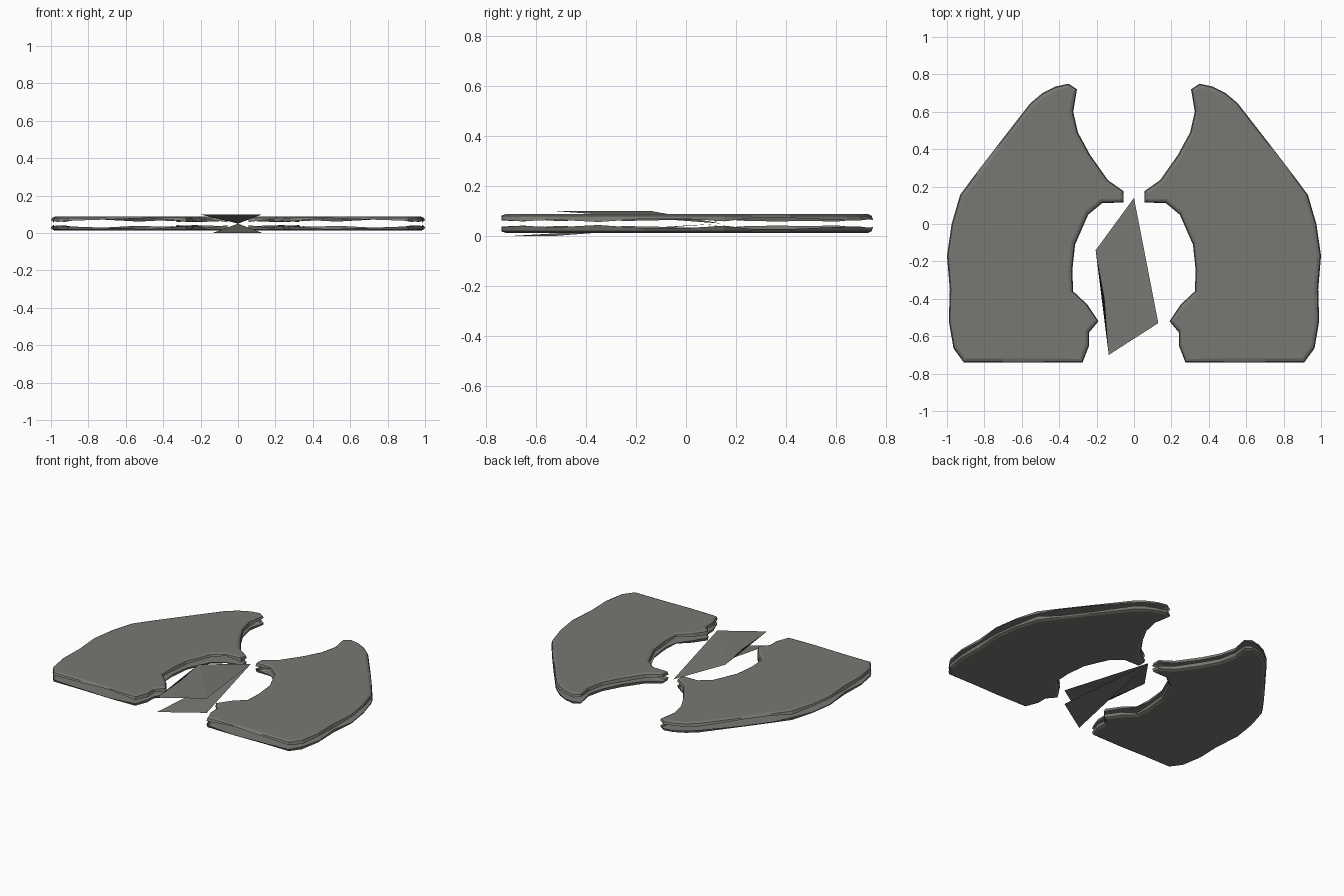
import bpy, bmesh, random
from mathutils import Vector

if "Cube" in bpy.data.objects:
    bpy.data.objects.remove(bpy.data.objects["Cube"])

random.seed(3)


def material(name, rgb):
    m = bpy.data.materials.new(name)
    m.diffuse_color = (*rgb, 1)
    m.use_nodes = True
    m.node_tree.nodes["Principled BSDF"].inputs["Base Color"].default_value = m.diffuse_color
    return m


GREY = material("warm_grey", (0.185, 0.185, 0.168))
BLACK = material("black", (0.004, 0.004, 0.004))


def finish(bm, name, mat):
    me = bpy.data.meshes.new(name)
    bm.to_mesh(me)
    bm.free()
    me.materials.append(mat)
    ob = bpy.data.objects.new(name, me)
    bpy.context.collection.objects.link(ob)
    return ob


# clockwise outline of the right wing plate, seen from above
OUTLINE = [Vector(p) for p in (
    (.305, .72), (.35, .75), (.42, .735), (.49, .70), (.555, .645), (.73, .42),
    (.845, .27), (.93, .155), (.975, 0), (1, -.17), (.985, -.35), (.99, -.52),
    (.965, -.665), (.91, -.74), (.70, -.74), (.48, -.74), (.275, -.74),
    (.24, -.65), (.24, -.58), (.19, -.52), (.25, -.43), (.325, -.36),
    (.33, -.25), (.315, -.11), (.245, .05), (.17, .112), (.055, .115),
    (.055, .175), (.14, .235), (.235, .37), (.30, .49), (.325, .60))]


def inset(points, d):
    out = []
    for i, p in enumerate(points):
        a = (p - points[i - 1]).normalized()
        b = (points[(i + 1) % len(points)] - p).normalized()
        n = Vector((a.y + b.y, -a.x - b.x)).normalized()
        out.append(p + n * d)
    return out


# each wing is an upper and a lower open shell with a ragged gap between
FLAT = inset(OUTLINE, .022)
SHOULDER = inset(OUTLINE, .006)
DROP = [random.uniform(.015, .032) for _ in OUTLINE]
DROP[14] = .016
DROP[15] = .008


def shell(name, side, up):
    bm = bmesh.new()

    def ring(pts, depths):
        return [bm.verts.new((side * p.x, p.y, .05 + up * (.038 - d)))
                for p, d in zip(pts, depths)]

    n = len(OUTLINE)
    rings = [ring(FLAT, [0] * n),
             ring(SHOULDER, [min(.007, d * .5) for d in DROP]),
             ring(OUTLINE, DROP)]
    bm.faces.new(rings[0])
    for r, s in zip(rings, rings[1:]):
        for i in range(n):
            j = (i + 1) % n
            bm.faces.new((r[i], s[i], s[j], r[j]))
    # clockwise order faces down, so flip wherever it should face outwards
    if side * up > 0:
        for f in bm.faces:
            if len(f.verts) == n:
                f.normal_flip()
    else:
        for f in bm.faces:
            if len(f.verts) == 4:
                f.normal_flip()
    for f in bm.faces:
        f.normal_update()
    big = [f for f in bm.faces if len(f.verts) == n][0]
    if big.normal.z * up < 0:
        big.normal_flip()
    for f in bm.faces:
        if len(f.verts) == 4 and f.normal.z * up < 0:
            f.normal_flip()
    bmesh.ops.triangulate(bm, faces=[big])
    finish(bm, name, GREY)


for side, label in ((1, "right"), (-1, "left")):
    shell(label + "_wing_upper", side, 1)
    shell(label + "_wing_lower", side, -1)


def sheet(name, tris, mat):
    bm = bmesh.new()
    cache = {}
    for t in tris:
        vs = []
        for p in t:
            if p not in cache:
                cache[p] = bm.verts.new(p)
            vs.append(cache[p])
        bm.faces.new(vs)
    finish(bm, name, mat)


# central shard: upper sheet, dark edge sliver, lower sheet
apex = (0, .14, .05)
west, east, south = (-.205, -.14, .1), (.13, -.53, .1), (-.135, -.70, .1)
bend = (-.157, -.40, .1)
sheet("shard_upper", [(apex, west, east), (west, bend, east),
                      (bend, south, east)], GREY)
sheet("shard_edge", [(west, south, bend)], BLACK)
sheet("shard_lower", [(apex, (.13, -.53, 0), (-.135, -.70, 0))], GREY)
